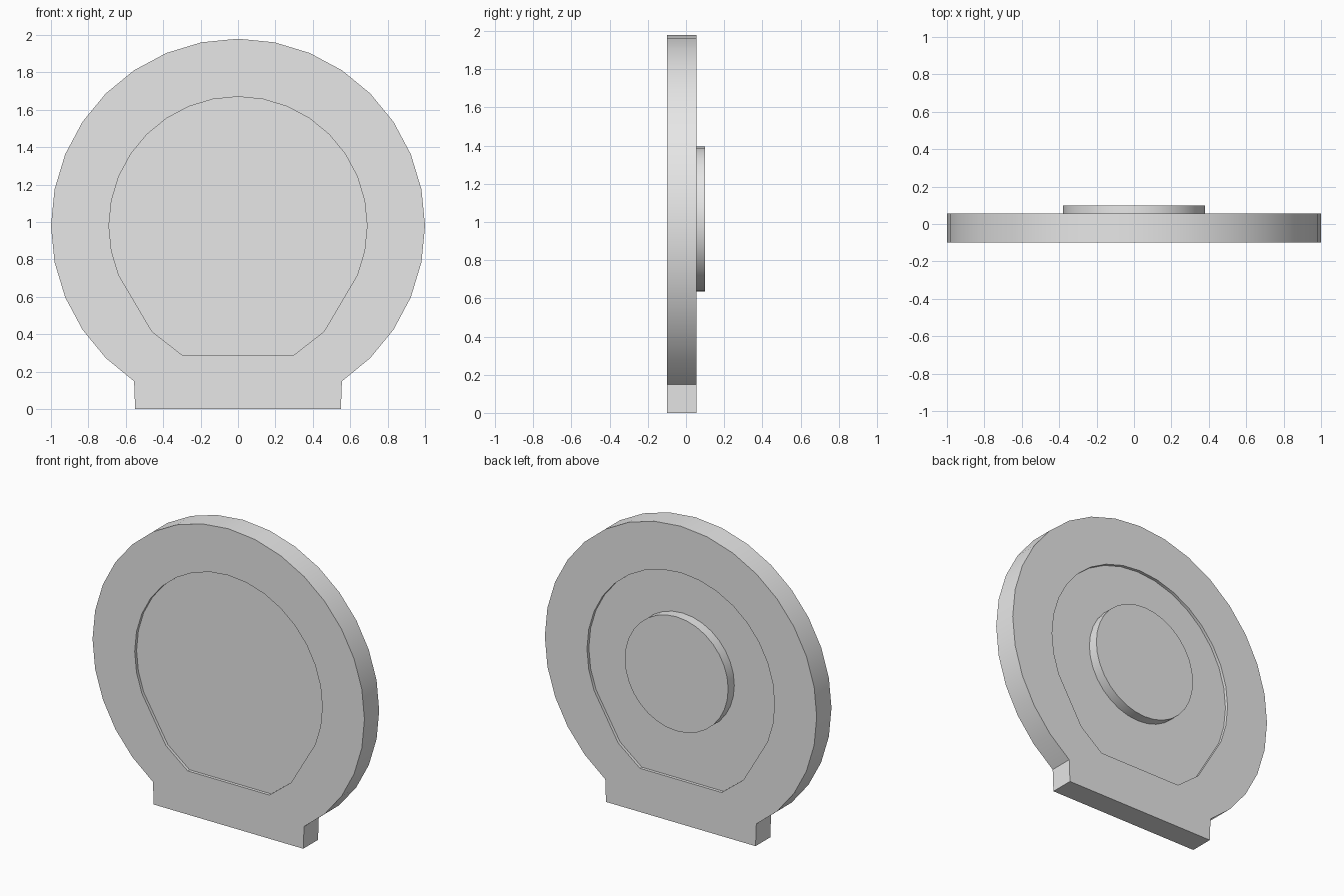
import bpy, bmesh, math

if "Cube" in bpy.data.objects:
    bpy.data.objects.remove(bpy.data.objects["Cube"])

CZ = 0.98                       # centre height of the disc
Y_FRONT, Y_BACK, DEPTH = -0.10, 0.055, 0.02
STEP = 11.25                    # 32-sided circles

grey = bpy.data.materials.new("light grey")
grey.diffuse_color = (0.8, 0.8, 0.8, 1)
grey.use_nodes = True
grey.node_tree.nodes["Principled BSDF"].inputs["Base Color"].default_value = grey.diffuse_color


def arc(r, a0, a1):
    n = round((a1 - a0) / STEP)
    return [(r * math.cos(math.radians(a0 + i * STEP)),
             CZ + r * math.sin(math.radians(a0 + i * STEP))) for i in range(n + 1)]


def finish(bm, name):
    bmesh.ops.recalc_face_normals(bm, faces=bm.faces[:])
    me = bpy.data.meshes.new(name)
    bm.to_mesh(me)
    bm.free()
    me.materials.append(grey)
    ob = bpy.data.objects.new(name, me)
    bpy.context.collection.objects.link(ob)
    bpy.ops.object.select_all(action='DESELECT')
    ob.select_set(True)
    bpy.context.view_layer.objects.active = ob
    bpy.ops.object.shade_smooth_by_angle(angle=math.radians(30))
    return ob


# Disc outline with foot, and the recess outline matched to it point by point
outer = [(0.55, 0)] + arc(1.0, -56.25, 236.25) + [(-0.55, 0)]
low, mid = (0.30, 0.29), (0.46, 0.415)
inner = ([low, low, mid, mid] + arc(0.69, -22.5, 202.5)
         + [(-x, z) for x, z in (mid, mid, low, low)])

# Disc body: rim, flat border on both sides, shallow recess on both sides
bm = bmesh.new()


def loop(points, y):
    """Verts for a loop; repeated points share one vert."""
    verts = []
    for i, (x, z) in enumerate(points):
        if i and points[i - 1] == (x, z):
            verts.append(verts[-1])
        else:
            verts.append(bm.verts.new((x, y, z)))
    return verts


def bridge(a, b):
    n = len(a)
    for i in range(n):
        j = (i + 1) % n
        face = list(dict.fromkeys([a[i], a[j], b[j], b[i]]))
        if len(face) > 2:
            bm.faces.new(face)


rims = []
for y, inward in ((Y_FRONT, DEPTH), (Y_BACK, -DEPTH)):
    rim = loop(outer, y)
    lip = loop(inner, y)
    floor = loop(inner, y + inward)
    bridge(rim, lip)
    bridge(lip, floor)
    bm.faces.new(list(dict.fromkeys(floor)))
    rims.append(rim)
bridge(*rims)
finish(bm, "disc_body")

# Round raised boss on the back
bm = bmesh.new()
ends = []
for y in (Y_BACK - DEPTH, 0.10):
    ends.append([bm.verts.new((0.38 * math.cos(t), y, 1.015 + 0.38 * math.sin(t)))
                 for t in (math.radians(i * STEP) for i in range(32))])
    bm.faces.new(ends[-1])
bridge(*ends)
finish(bm, "back_boss")
